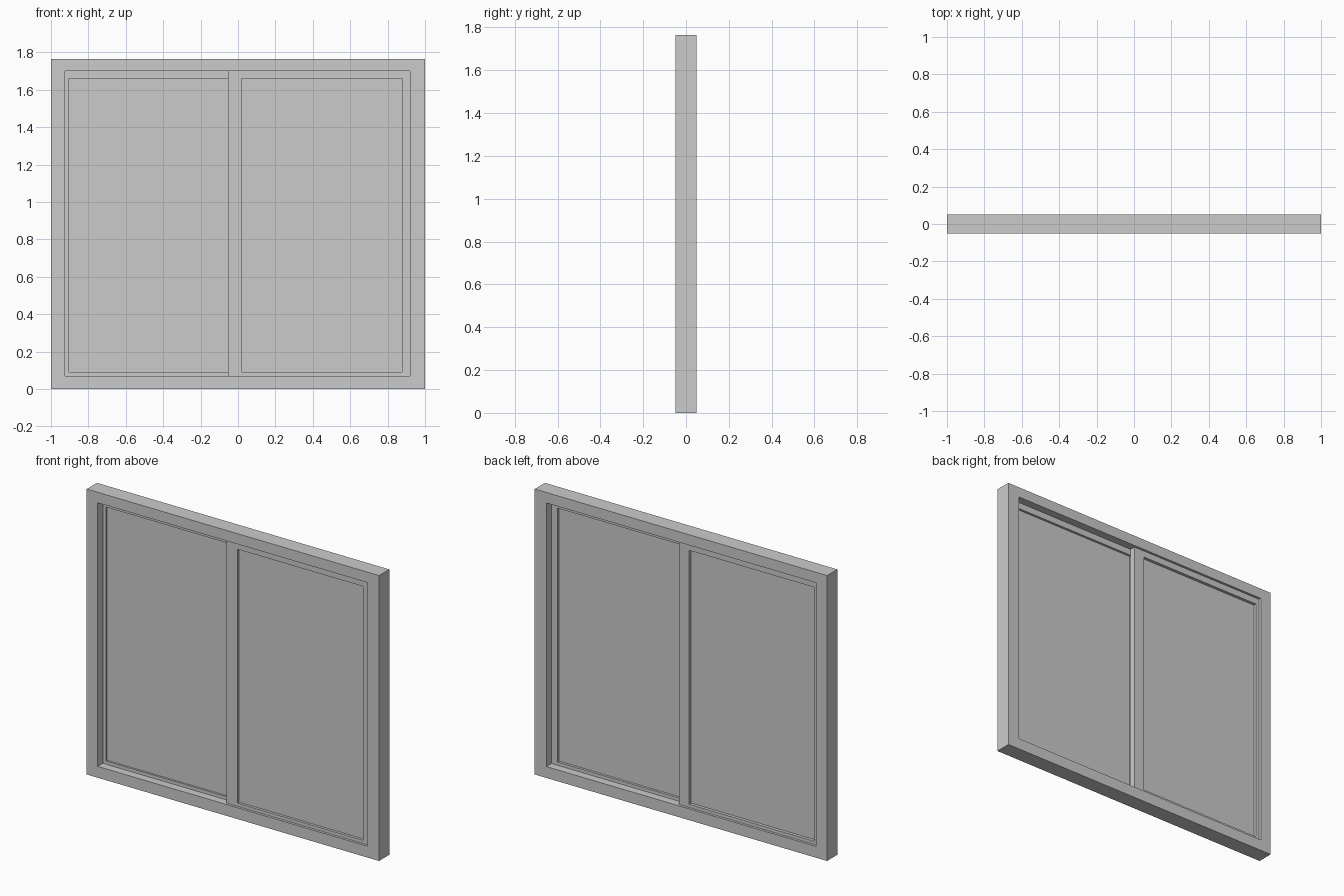
import bpy, bmesh

if "Cube" in bpy.data.objects:
    bpy.data.objects.remove(bpy.data.objects["Cube"])


def new_object(name, bm):
    bmesh.ops.recalc_face_normals(bm, faces=bm.faces)
    mesh = bpy.data.meshes.new(name)
    bm.to_mesh(mesh)
    bm.free()
    obj = bpy.data.objects.new(name, mesh)
    bpy.context.collection.objects.link(obj)
    return obj


def corners(rect):
    x0, x1, z0, z1 = rect
    return [(x0, z0), (x1, z0), (x1, z1), (x0, z1)]


def ring(name, outer, inner, y0, y1):
    """Rectangular frame between two (x0, x1, z0, z1) rectangles."""
    bm = bmesh.new()
    loops = [[bm.verts.new((x, y, z)) for x, z in corners(r)]
             for r, y in ((outer, y0), (inner, y0), (inner, y1), (outer, y1))]
    for a, b in zip(loops, loops[1:] + loops[:1]):
        for i in range(4):
            j = (i + 1) % 4
            bm.faces.new((a[i], a[j], b[j], b[i]))
    return new_object(name, bm)


def pane(name, rect, y, thickness=0.004):
    """Thin glass sheet centred on depth y."""
    bm = bmesh.new()
    bmesh.ops.create_cube(bm, size=1)
    x0, x1, z0, z1 = rect
    bmesh.ops.scale(bm, vec=(x1 - x0, thickness, z1 - z0), verts=bm.verts)
    bmesh.ops.translate(bm, vec=((x0 + x1) / 2, y, (z0 + z1) / 2), verts=bm.verts)
    return new_object(name, bm)


# Fixed outer frame
Z0, Z1 = 0.07, 1.70
ring("outer_frame", (-1, 1, 0, 1.765), (-0.925, 0.92, Z0, Z1), -0.05, 0.05)

# Sliding sashes: right one on the front track, left one on the back track
sashes = [
    ("right", (-0.053, 0.92), (0.02, 0.878), -0.035, 0.0, -0.017),
    ("left", (-0.925, 0.025), (-0.903, -0.046), 0.0, 0.035, 0.014),
]
for side, outer_x, inner_x, y0, y1, glass_y in sashes:
    opening = (*inner_x, 0.09, 1.66)
    ring(side + "_sash", (*outer_x, Z0, Z1), opening, y0, y1)
    pane(side + "_glass", opening, glass_y)
